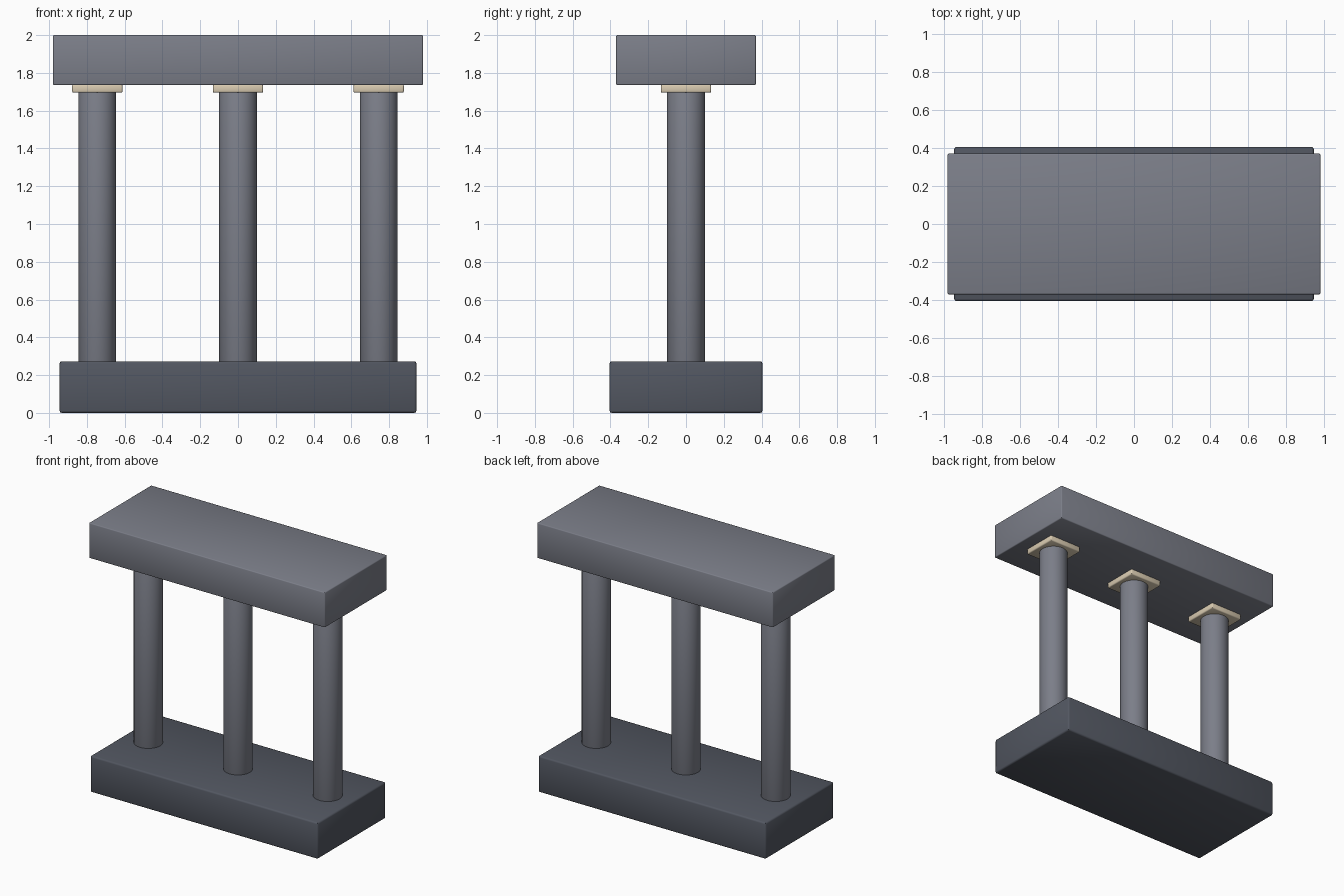
import bpy

cube = bpy.data.objects.get("Cube")
if cube:
    bpy.data.objects.remove(cube, do_unlink=True)


def material(name, colour):
    mat = bpy.data.materials.new(name)
    mat.use_nodes = True
    mat.diffuse_color = (*colour, 1)
    mat.node_tree.nodes["Principled BSDF"].inputs["Base Color"].default_value = (*colour, 1)
    return mat


dark_stone = material("dark slate", (0.085, 0.095, 0.12))
grey_stone = material("grey stone", (0.20, 0.21, 0.25))
pale_stone = material("pale sandstone", (0.70, 0.60, 0.44))


def finish(obj, name, mat, bevel):
    """Name, colour, soften the edges and smooth the active object."""
    obj.name = name
    obj.data.materials.append(mat)
    mod = obj.modifiers.new("soft_edges", 'BEVEL')
    mod.width = bevel
    mod.segments = 2
    mod.limit_method = 'ANGLE'
    mod.angle_limit = 0.9
    bpy.ops.object.modifier_apply(modifier=mod.name)
    bpy.ops.object.shade_smooth_by_angle(angle=0.8)


def block(name, x, width, depth, bottom, top, mat, bevel):
    bpy.ops.mesh.primitive_cube_add(size=1, location=(x, 0, (bottom + top) / 2))
    obj = bpy.context.object
    obj.scale = (width, depth, top - bottom)
    bpy.ops.object.transform_apply(location=False, rotation=False, scale=True)
    finish(obj, name, mat, bevel)


# Plinth and lintel
block("base_plinth", 0, 1.89, 0.81, 0, 0.273, dark_stone, 0.012)
block("top_lintel", 0, 1.96, 0.74, 1.735, 2, grey_stone, 0.007)

# Three round columns, each with a square capital
for side, x in (("right", -0.745), ("centre", 0), ("left", 0.745)):
    bottom, top = 0.25, 1.71
    bpy.ops.mesh.primitive_cylinder_add(vertices=24, radius=0.1, depth=top - bottom,
                                        location=(x, 0, (bottom + top) / 2))
    finish(bpy.context.object, side + "_column", grey_stone, 0.006)
    block(side + "_capital", x, 0.267, 0.267, 1.695, 1.74, pale_stone, 0.008)
